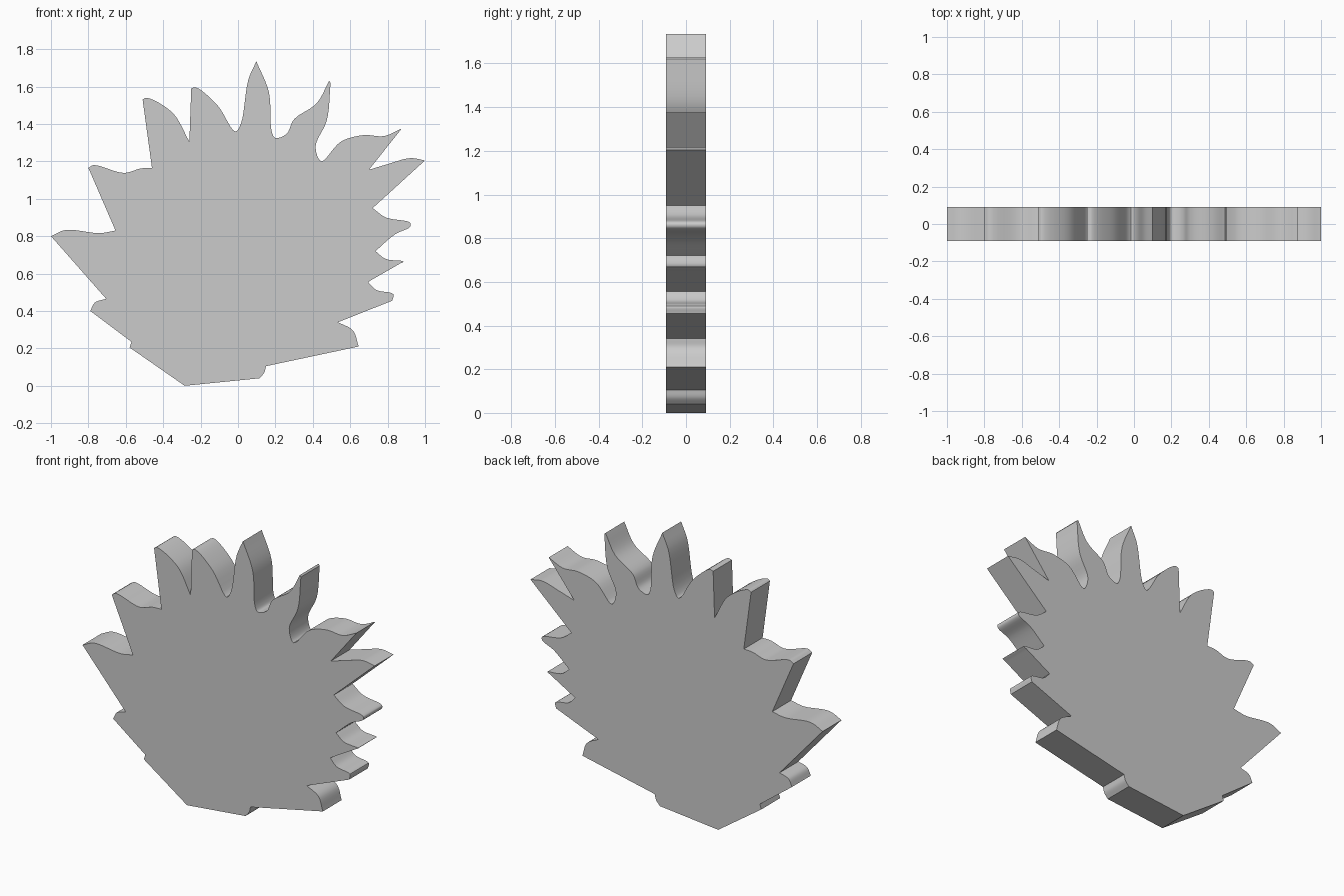
import bpy, bmesh
from mathutils import Vector

if "Cube" in bpy.data.objects:
    bpy.data.objects.remove(bpy.data.objects["Cube"])

HALF = 0.092   # half thickness of the slab
STEPS = 6      # subdivisions per curved stretch


def smooth(pts):
    """Centripetal spline through the given (x, z) points."""
    p = [Vector(q) for q in pts]
    if len(p) < 3:
        return p
    p = [2 * p[0] - p[1]] + p + [2 * p[-1] - p[-2]]
    out = [p[1]]
    for a, b, c, d in zip(p, p[1:], p[2:], p[3:]):
        t0 = 0.0
        t1 = t0 + (b - a).length ** 0.5
        t2 = t1 + (c - b).length ** 0.5
        t3 = t2 + (d - c).length ** 0.5
        mix = lambda u, v, s, e, t: u.lerp(v, (t - s) / (e - s))
        for i in range(1, STEPS + 1):
            t = t1 + (t2 - t1) * i / STEPS
            ab, bc, cd = mix(a, b, t0, t1, t), mix(b, c, t1, t2, t), mix(c, d, t2, t3, t)
            out.append(mix(mix(ab, bc, t0, t2, t), mix(bc, cd, t1, t3, t), t1, t2, t))
    return out


# Curved spans of the outline, clockwise; straight edges join one span to the next
base_left = [[(-.285, 0)], [(-.58, .205), (-.57, .235)]]
tufts_left = [
    [(-.79, .40), (-.765, .445), (-.705, .465)],
    [(-1, .80), (-.92, .833), (-.74, .816), (-.655, .83)],
    [(-.80, 1.165), (-.77, 1.18), (-.61, 1.138), (-.52, 1.162), (-.46, 1.165)],
]
tufts_top = [
    [(-.51, 1.53), (-.49, 1.54), (-.35, 1.46), (-.26, 1.305)],
    [(-.25, 1.59), (-.225, 1.595), (-.11, 1.50), (-.015, 1.36), (.015, 1.40), (.055, 1.635), (.098, 1.735)],
    [(.098, 1.735), (.165, 1.57), (.18, 1.36), (.20, 1.325), (.26, 1.347), (.30, 1.425), (.42, 1.51), (.487, 1.63)],
    [(.495, 1.62), (.475, 1.42), (.415, 1.28), (.445, 1.2), (.55, 1.305), (.67, 1.34), (.78, 1.335), (.875, 1.375)],
]
tufts_right = [
    [(.70, 1.155), (.80, 1.185), (.92, 1.217), (1, 1.205)],
    [(.72, .95), (.79, .90), (.92, .872), (.92, .85), (.84, .81), (.735, .72)],
    [(.735, .72), (.79, .678), (.885, .665), (.86, .65), (.695, .555)],
    [(.695, .555), (.74, .512), (.83, .49), (.825, .455)],
    [(.535, .34), (.615, .295), (.645, .21)],
]
base_right = [[(.15, .105), (.14, .07), (.115, .04)]]

# Join the spans into one closed outline
outline = []
for span in base_left + tufts_left + tufts_top + tufts_right + base_right:
    for q in smooth(span):
        if not outline or (q - outline[-1]).length > 1e-4:
            outline.append(q)

# Extrude the outline into a flat slab
bm = bmesh.new()
face = bm.faces.new([bm.verts.new((q.x, -HALF, q.y)) for q in outline])
geom = bmesh.ops.extrude_face_region(bm, geom=[face], use_keep_orig=True)["geom"]
bmesh.ops.translate(bm, vec=(0, 2 * HALF, 0),
                    verts=[g for g in geom if isinstance(g, bmesh.types.BMVert)])
bmesh.ops.recalc_face_normals(bm, faces=bm.faces)
mesh = bpy.data.meshes.new("spiky_tuft_slab")
bm.to_mesh(mesh)
bm.free()
slab = bpy.data.objects.new("spiky_tuft_slab", mesh)
bpy.context.collection.objects.link(slab)

# Smooth the curved rim, keep the corners sharp
bpy.context.view_layer.objects.active = slab
slab.select_set(True)
bpy.ops.object.shade_smooth_by_angle()
